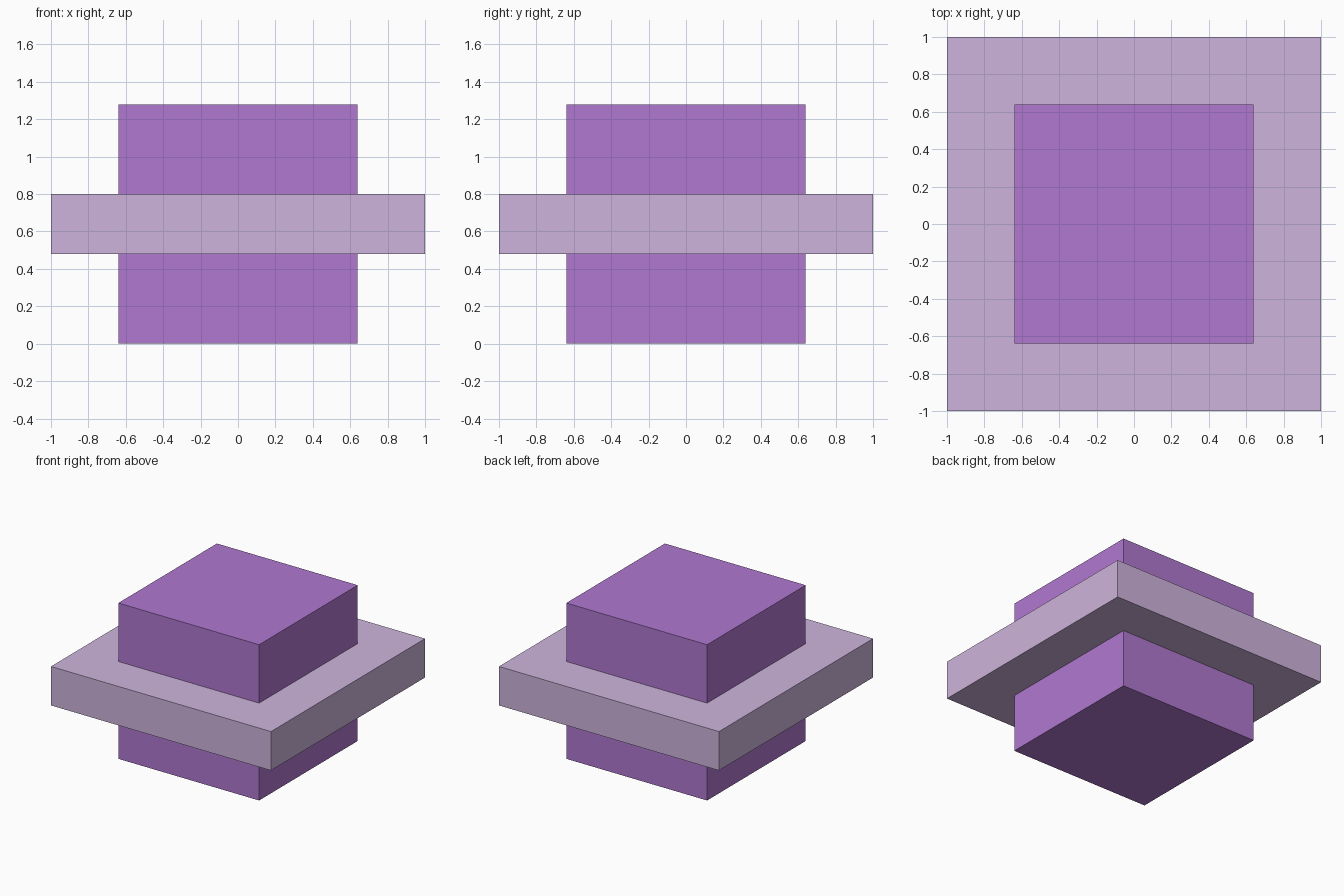
import bpy

if "Cube" in bpy.data.objects:
    bpy.data.objects.remove(bpy.data.objects["Cube"])


def box(name, size, z_centre, colour):
    bpy.ops.mesh.primitive_cube_add(size=1, location=(0, 0, z_centre))
    obj = bpy.context.object
    obj.name = name
    obj.scale = size
    bpy.ops.object.transform_apply(location=False, rotation=False, scale=True)
    mat = bpy.data.materials.new(name + "_colour")
    mat.diffuse_color = colour
    mat.use_nodes = True
    mat.node_tree.nodes["Principled BSDF"].inputs["Base Color"].default_value = mat.diffuse_color
    obj.data.materials.append(mat)
    return obj


# Central cube standing on the ground
box("core_cube", (1.28, 1.28, 1.28), 0.64, (0.434, 0.188, 0.631, 1))

# Wide flat slab around the cube's middle
box("middle_slab", (2.0, 2.0, 0.32), 0.64, (0.617, 0.456, 0.716, 1))
